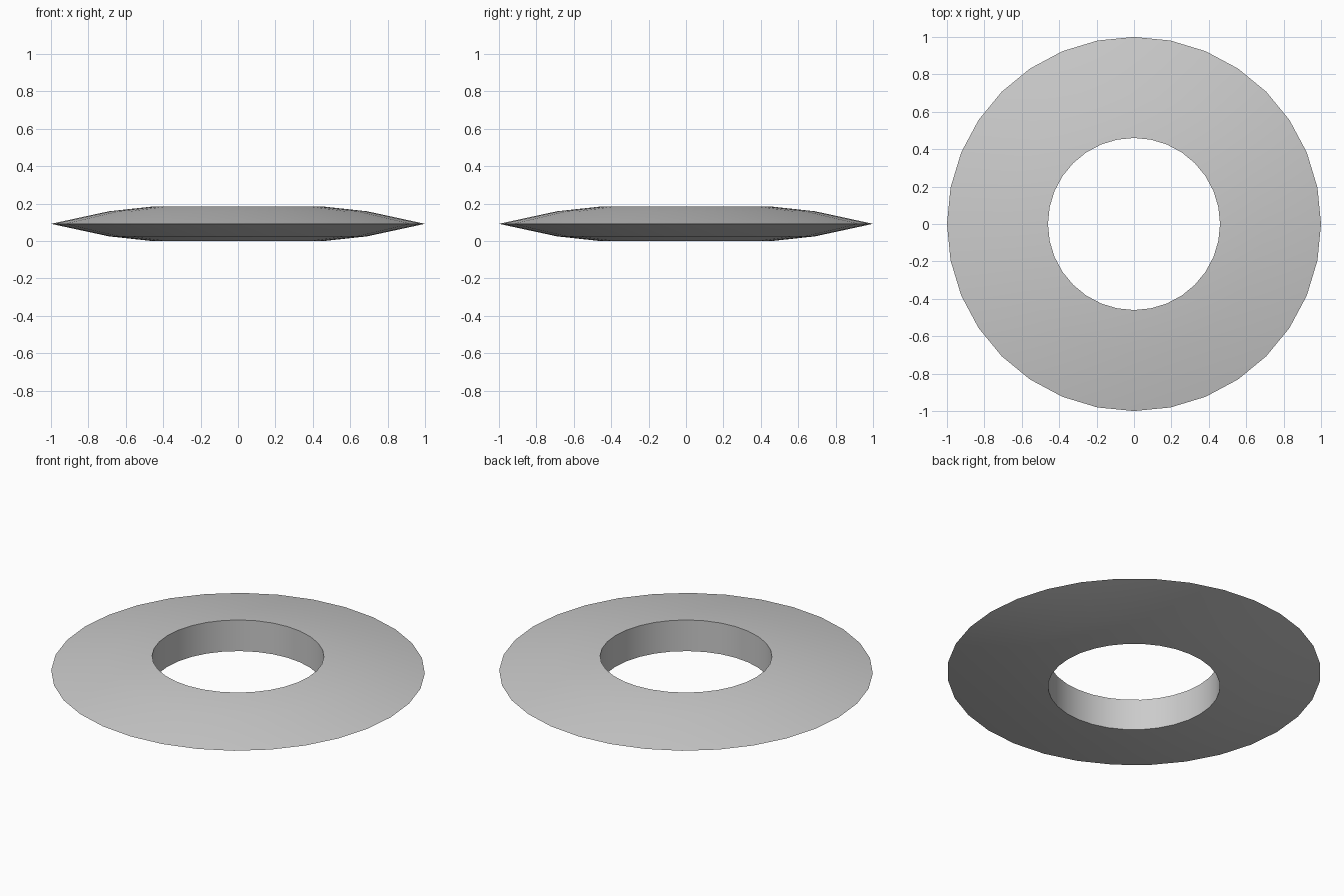
import bpy, bmesh, math

if "Cube" in bpy.data.objects:
    bpy.data.objects.remove(bpy.data.objects["Cube"])

SIDES = 32
# ring cross-section: (radius, height), closed loop
PROFILE = [(0.46, 0.0), (0.69, 0.025), (1.0, 0.092), (0.69, 0.159), (0.46, 0.184)]

bm = bmesh.new()
rings = []
for i in range(SIDES):
    a = 2 * math.pi * i / SIDES
    rings.append([bm.verts.new((r * math.cos(a), r * math.sin(a), z)) for r, z in PROFILE])
n = len(PROFILE)
for i in range(SIDES):
    p, q = rings[i], rings[(i + 1) % SIDES]
    for j in range(n):
        k = (j + 1) % n
        bm.faces.new((p[j], q[j], q[k], p[k]))
bmesh.ops.recalc_face_normals(bm, faces=bm.faces)

# flat throwing ring with a sharp outer rim
mesh = bpy.data.meshes.new("throwing_ring")
bm.to_mesh(mesh)
bm.free()
ring = bpy.data.objects.new("throwing_ring", mesh)
bpy.context.collection.objects.link(ring)
bpy.context.view_layer.objects.active = ring
ring.select_set(True)
bpy.ops.object.shade_smooth_by_angle(angle=math.radians(30))
